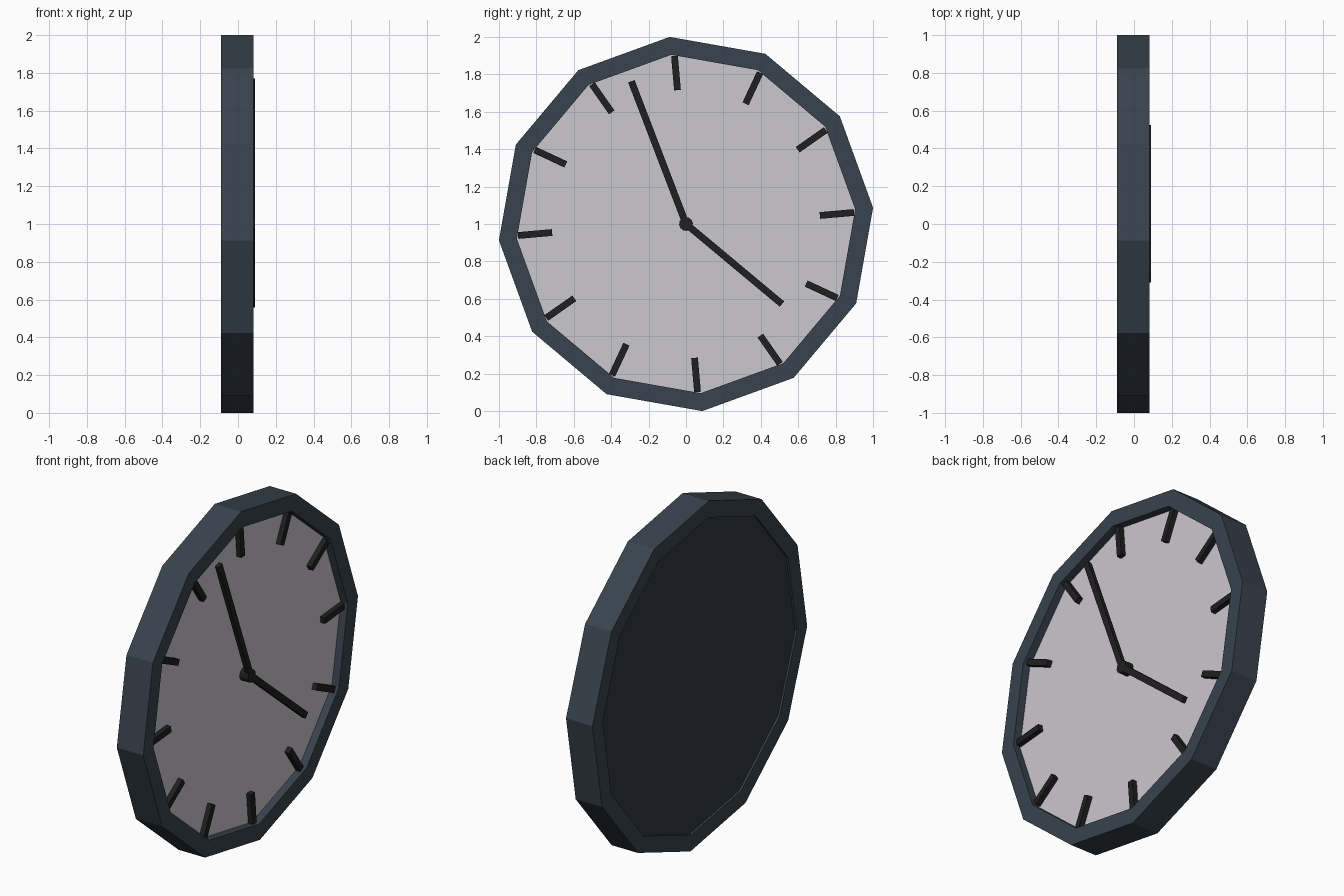
import bpy, bmesh
from math import sin, cos, pi, radians, atan2, hypot
from mathutils import Matrix, Vector

if "Cube" in bpy.data.objects:
    bpy.data.objects.remove(bpy.data.objects["Cube"])

SIDES = 12
TURN = radians(5)          # the whole clock is turned slightly
CENTRE_Z = 1.0
FACE_X = 0.036


def material(name, rgb):
    m = bpy.data.materials.new(name)
    m.diffuse_color = (*rgb, 1)
    m.use_nodes = True
    m.node_tree.nodes["Principled BSDF"].inputs["Base Color"].default_value = m.diffuse_color
    return m


RIM = material("slate", (0.04, 0.056, 0.075))
BACK = material("dark_slate", (0.03, 0.037, 0.05))
FACE = material("pale_lilac", (0.6, 0.57, 0.62))
BLACK = material("near_black", (0.014, 0.014, 0.014))


def finish(name, bm, mat):
    bmesh.ops.recalc_face_normals(bm, faces=bm.faces)
    me = bpy.data.meshes.new(name)
    bm.to_mesh(me)
    bm.free()
    me.materials.append(mat)
    ob = bpy.data.objects.new(name, me)
    ob.location.z = CENTRE_Z
    bpy.context.collection.objects.link(ob)
    return ob


def loop(bm, r, x, n=SIDES):
    return [bm.verts.new((x, r * cos(TURN + 2 * pi * i / n), r * sin(TURN + 2 * pi * i / n)))
            for i in range(n)]


def ring(name, profile, mat):
    """Closed (radius, x) profile swept around the x axis."""
    bm = bmesh.new()
    loops = [loop(bm, r, x) for r, x in profile]
    for a, b in zip(loops, loops[1:] + loops[:1]):
        for i in range(SIDES):
            j = (i + 1) % SIDES
            bm.faces.new((a[i], a[j], b[j], b[i]))
    return finish(name, bm, mat)


def disc(name, r, x0, x1, mat, n=SIDES):
    """Solid prism between x0 and x1."""
    bm = bmesh.new()
    a, b = loop(bm, r, x0, n), loop(bm, r, x1, n)
    bm.faces.new(a)
    bm.faces.new(b)
    for i in range(n):
        j = (i + 1) % n
        bm.faces.new((a[i], a[j], b[j], b[i]))
    return finish(name, bm, mat)


def bar(name, angle, r0, r1, width, x0, x1, side=0.0):
    """Radial box from r0 to r1, shifted sideways by side."""
    bm = bmesh.new()
    bmesh.ops.create_cube(bm, size=1)
    place = (Matrix.Rotation(angle, 4, 'X')
             @ Matrix.Translation(((x0 + x1) / 2, (r0 + r1) / 2, side))
             @ Matrix.Diagonal((x1 - x0, r1 - r0, width, 1)))
    bmesh.ops.transform(bm, matrix=place, verts=bm.verts)
    return finish(name, bm, BLACK)


# Case: twelve-sided rim, face and slightly recessed back
ring("rim", [(1.004, -0.09), (1.004, 0.082), (0.908, 0.082), (0.908, -0.09)], RIM)
disc("face", 0.908, FACE_X - 0.02, FACE_X, FACE)
disc("back_panel", 0.908, -0.078, -0.06, BACK)

# Hour marks, one for each corner
for k in range(12):
    bar(f"hour_mark_{k + 1}", TURN + k * pi / 6, 0.717, 0.9, 0.036,
        FACE_X - 0.005, 0.066, side=-0.017)

# Hands, given by their tips (y, z from the centre)
for name, (y, z) in {"minute_hand": (-0.292, 0.763), "hour_hand": (0.513, -0.428)}.items():
    bar(name, atan2(z, y), 0.0, hypot(y, z), 0.037, 0.066, 0.09)

# Hub pin
disc("hub", 0.037, FACE_X - 0.005, 0.09, BLACK, n=12)
